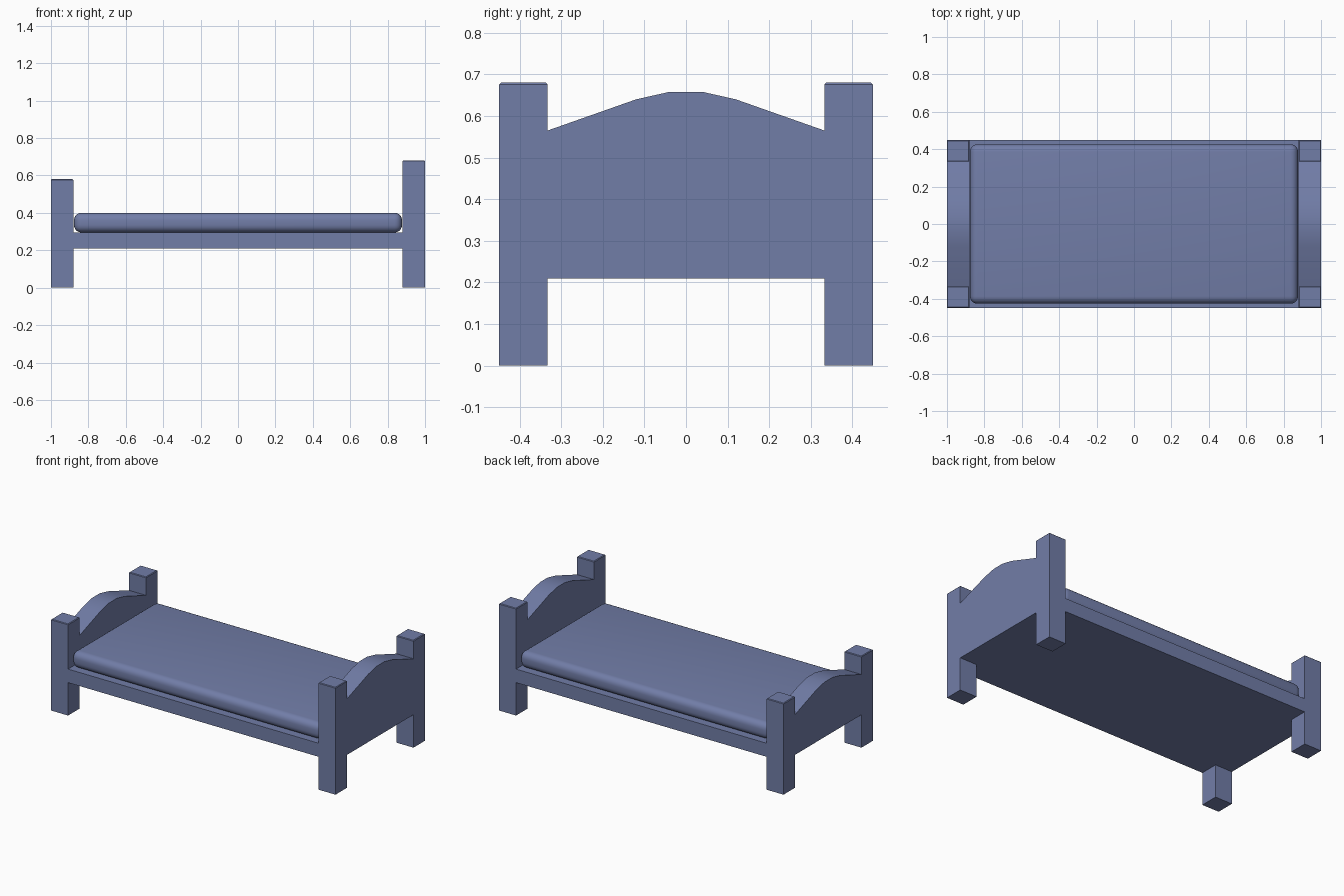
import bpy, bmesh

if "Cube" in bpy.data.objects:
    bpy.data.objects.remove(bpy.data.objects["Cube"])

HX, HY = 1.0, 0.449      # half length and half width
PX, PY = 0.12, 0.116     # post footprint
RAIL_Z0, RAIL_Z1 = 0.209, 0.295

# Slate blue paint for every part
paint = bpy.data.materials.new("slate_blue")
paint.diffuse_color = (0.167, 0.206, 0.39, 1)
paint.use_nodes = True
paint.node_tree.nodes["Principled BSDF"].inputs["Base Color"].default_value = paint.diffuse_color


def finish(bm, name, smooth=False):
    bmesh.ops.recalc_face_normals(bm, faces=bm.faces)
    mesh = bpy.data.meshes.new(name)
    bm.to_mesh(mesh)
    bm.free()
    mesh.materials.append(paint)
    ob = bpy.data.objects.new(name, mesh)
    bpy.context.collection.objects.link(ob)
    if smooth:
        bpy.ops.object.select_all(action='DESELECT')
        ob.select_set(True)
        bpy.context.view_layer.objects.active = ob
        bpy.ops.object.shade_smooth_by_angle(angle=0.6)
    return ob


def box_bm(lo, hi):
    bm = bmesh.new()
    bmesh.ops.create_cube(bm, size=1)
    for v in bm.verts:
        v.co = [(a + b) / 2 + c * (b - a) for a, b, c in zip(lo, hi, v.co)]
    return bm


def post(name, sx, sy, height):
    x0, x1 = sorted((sx * HX, sx * (HX - PX)))
    y0, y1 = sorted((sy * HY, sy * (HY - PY)))
    bm = box_bm((x0, y0, 0), (x1, y1, height))
    top = [e for e in bm.edges if all(v.co.z > height - 0.001 for v in e.verts)]
    bmesh.ops.bevel(bm, geom=top, offset=0.004, segments=1, affect='EDGES')
    finish(bm, name)


def arched_board(name, sx, drop):
    half = [(0.04, 0.658), (0.12, 0.64), (HY - PY, 0.565)]
    arch = [(-y, z - drop) for y, z in reversed(half)] + [(y, z - drop) for y, z in half]
    profile = arch + [(HY - PY, RAIL_Z0), (PY - HY, RAIL_Z0)]
    bm = bmesh.new()
    face = bm.faces.new([bm.verts.new((sx * HX, y, z)) for y, z in profile])
    ext = bmesh.ops.extrude_face_region(bm, geom=[face])
    moved = [g for g in ext['geom'] if isinstance(g, bmesh.types.BMVert)]
    bmesh.ops.translate(bm, verts=moved, vec=(-sx * PX, 0, 0))
    # extrusion may drop the source face, so close any open end
    bmesh.ops.holes_fill(bm, edges=[e for e in bm.edges if e.is_boundary])
    finish(bm, name, smooth=True)


# Foot end (-x) is lower than head end (+x)
for end, sx, drop in (("foot", -1, 0.1), ("head", 1, 0.0)):
    for side, sy in (("front", -1), ("back", 1)):
        post(f"{end}_post_{side}", sx, sy, 0.68 - drop)
    arched_board(f"{end}board", sx, drop)

# Solid bed base flush with the posts
finish(box_bm((PX - HX, -HY, RAIL_Z0), (HX - PX, HY, RAIL_Z1)), "bed_base")

# Mattress with rounded edges
bm = box_bm((-0.877, -0.426, RAIL_Z1), (0.877, 0.426, 0.40))
bmesh.ops.bevel(bm, geom=bm.edges[:], offset=0.04, segments=5, profile=0.5, affect='EDGES')
finish(bm, "mattress", smooth=True)
